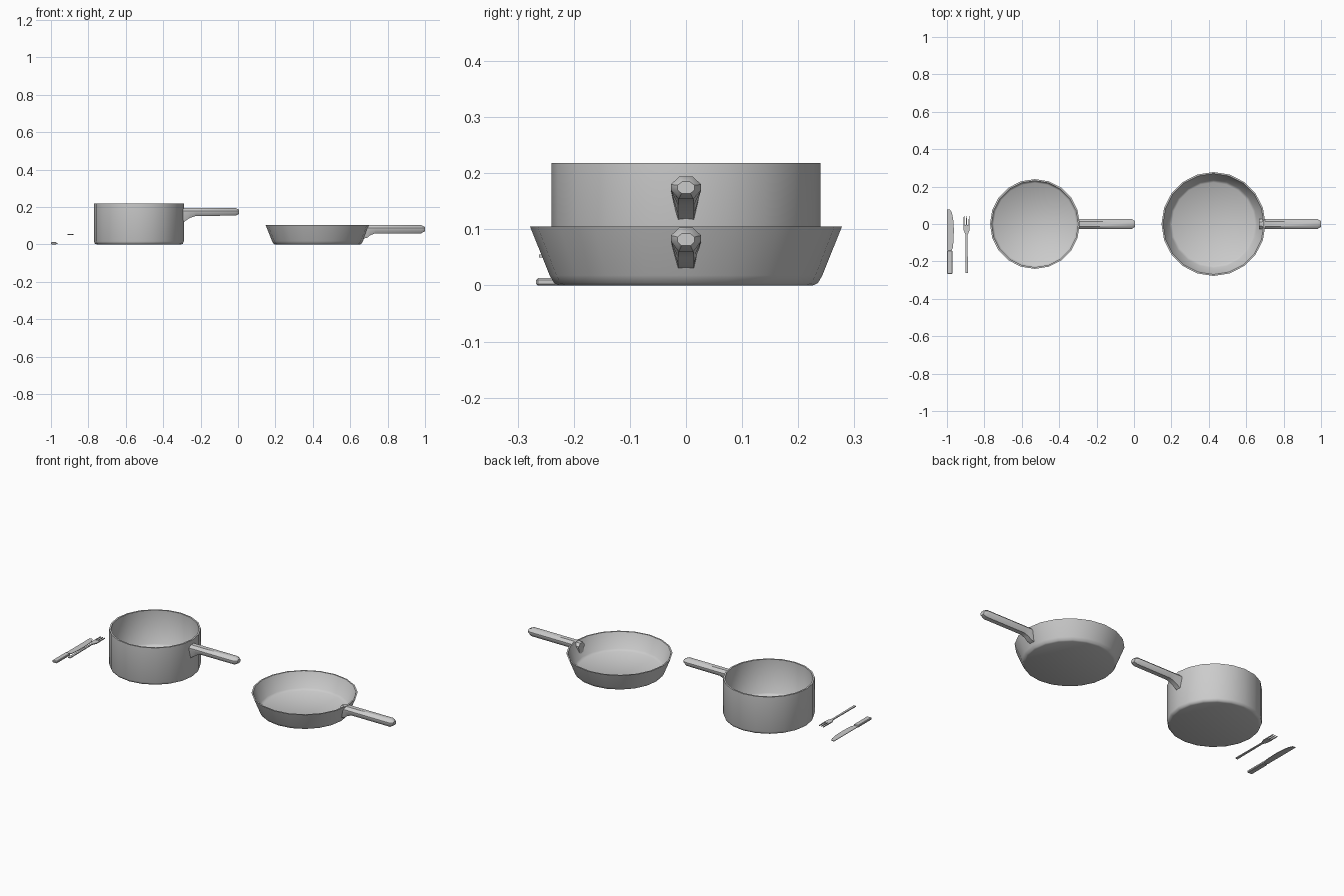
import bpy, bmesh, math
from mathutils import Vector

if "Cube" in bpy.data.objects:
    bpy.data.objects.remove(bpy.data.objects["Cube"])


def finish(name, bm, angle=50):
    bmesh.ops.recalc_face_normals(bm, faces=bm.faces)
    mesh = bpy.data.meshes.new(name)
    bm.to_mesh(mesh)
    bm.free()
    ob = bpy.data.objects.new(name, mesh)
    bpy.context.collection.objects.link(ob)
    bpy.ops.object.select_all(action='DESELECT')
    bpy.context.view_layer.objects.active = ob
    ob.select_set(True)
    bpy.ops.object.shade_smooth_by_angle(angle=math.radians(angle))
    return ob


def loft(bm, rings, cap=True):
    """Bridge successive closed rings of points."""
    loops = [[bm.verts.new(p) for p in ring] for ring in rings]
    n = len(loops[0])
    for a, b in zip(loops, loops[1:]):
        for i in range(n):
            j = (i + 1) % n
            bm.faces.new((a[i], a[j], b[j], b[i]))
    if cap:
        bm.faces.new(loops[0])
        bm.faces.new(loops[-1])


def vessel(name, cx, profile, sides=20):
    """Revolve an (r, z) profile; both ends are closed as floors."""
    bm = bmesh.new()
    rings = []
    for r, z in profile:
        rings.append([(cx + r * math.cos(2 * math.pi * i / sides),
                       r * math.sin(2 * math.pi * i / sides), z)
                      for i in range(sides)])
    loft(bm, rings)
    return finish(name, bm)


def handle(name, stations):
    """Stations: x, half width at top, half width at bottom, z low, z high."""
    bm = bmesh.new()
    rings = []
    for x, w, wb, lo, hi in stations:
        h = hi - lo
        half = [(0.45 * w, hi), (w, hi - 0.014), (w, hi - 0.024), (wb, lo)]
        if h < 0.03:
            half = [(0.45 * w, hi), (w, hi - 0.3 * h), (w, hi - 0.7 * h), (wb, lo)]
        rings.append([(x, y, z) for y, z in half] +
                     [(x, -y, z) for y, z in reversed(half)])
    loft(bm, rings)
    return finish(name, bm, 40)


def plate(name, outline, z0, z1, bevel=0.0):
    """Flat outline extruded upward."""
    bm = bmesh.new()
    face = bm.faces.new([bm.verts.new((x, y, z0)) for x, y in outline])
    out = bmesh.ops.extrude_face_region(bm, geom=[face])
    top = [g for g in out['geom'] if isinstance(g, bmesh.types.BMVert)]
    bmesh.ops.translate(bm, verts=top, vec=Vector((0, 0, z1 - z0)))
    if bevel:
        bmesh.ops.bevel(bm, geom=bm.edges[:], offset=bevel, segments=1,
                        affect='EDGES')
    return finish(name, bm, 30)


# Saucepan and frying pan bodies: outside, rim, inside
vessel("saucepan_body", -0.53, [
    (0.224, 0.0), (0.235, 0.004), (0.24, 0.016), (0.24, 0.218),
    (0.231, 0.218), (0.231, 0.024), (0.22, 0.013)])
vessel("frying_pan_body", 0.425, [
    (0.226, 0.0), (0.235, 0.004), (0.243, 0.018), (0.278, 0.105),
    (0.270, 0.105), (0.235, 0.022), (0.222, 0.012)])

# Handles with a flared root and blunt tip
handle("saucepan_handle", [
    (-0.298, 0.027, 0.014, 0.113, 0.194), (-0.283, 0.027, 0.014, 0.125, 0.194),
    (-0.255, 0.027, 0.014, 0.143, 0.194), (-0.225, 0.027, 0.013, 0.153, 0.194),
    (-0.012, 0.027, 0.013, 0.154, 0.194), (0.006, 0.015, 0.008, 0.164, 0.185)])
handle("frying_pan_handle", [
    (0.667, 0.026, 0.014, 0.030, 0.100), (0.692, 0.027, 0.014, 0.037, 0.103),
    (0.708, 0.027, 0.014, 0.050, 0.103), (0.735, 0.027, 0.013, 0.060, 0.103),
    (0.980, 0.027, 0.013, 0.060, 0.103), (1.0, 0.015, 0.008, 0.071, 0.093)])

# Knife
plate("knife_handle", [(-1.0, -0.267), (-0.97, -0.267),
                       (-0.97, -0.142), (-1.0, -0.142)], 0.0, 0.013, 0.003)
plate("knife_blade", [(-0.996, -0.145), (-0.977, -0.145), (-0.969, -0.128),
                      (-0.965, -0.09), (-0.963, -0.03), (-0.966, 0.02),
                      (-0.973, 0.058), (-0.983, 0.077), (-1.0, 0.077),
                      (-1.0, -0.135)], 0.005, 0.008)

# Fork: one outline with three tines
cx, tip, root = -0.895, 0.044, -0.005
outline = [(-0.007, -0.262), (0.007, -0.262), (0.005, -0.06), (0.016, -0.033)]
for c in (0.0135, 0.0, -0.0135):
    outline += [(c + 0.0028, root), (c + 0.0016, tip),
                (c - 0.0016, tip), (c - 0.0028, root)]
outline += [(-0.016, -0.033), (-0.005, -0.06)]
plate("fork", [(cx + x, y) for x, y in outline], 0.050, 0.055)
